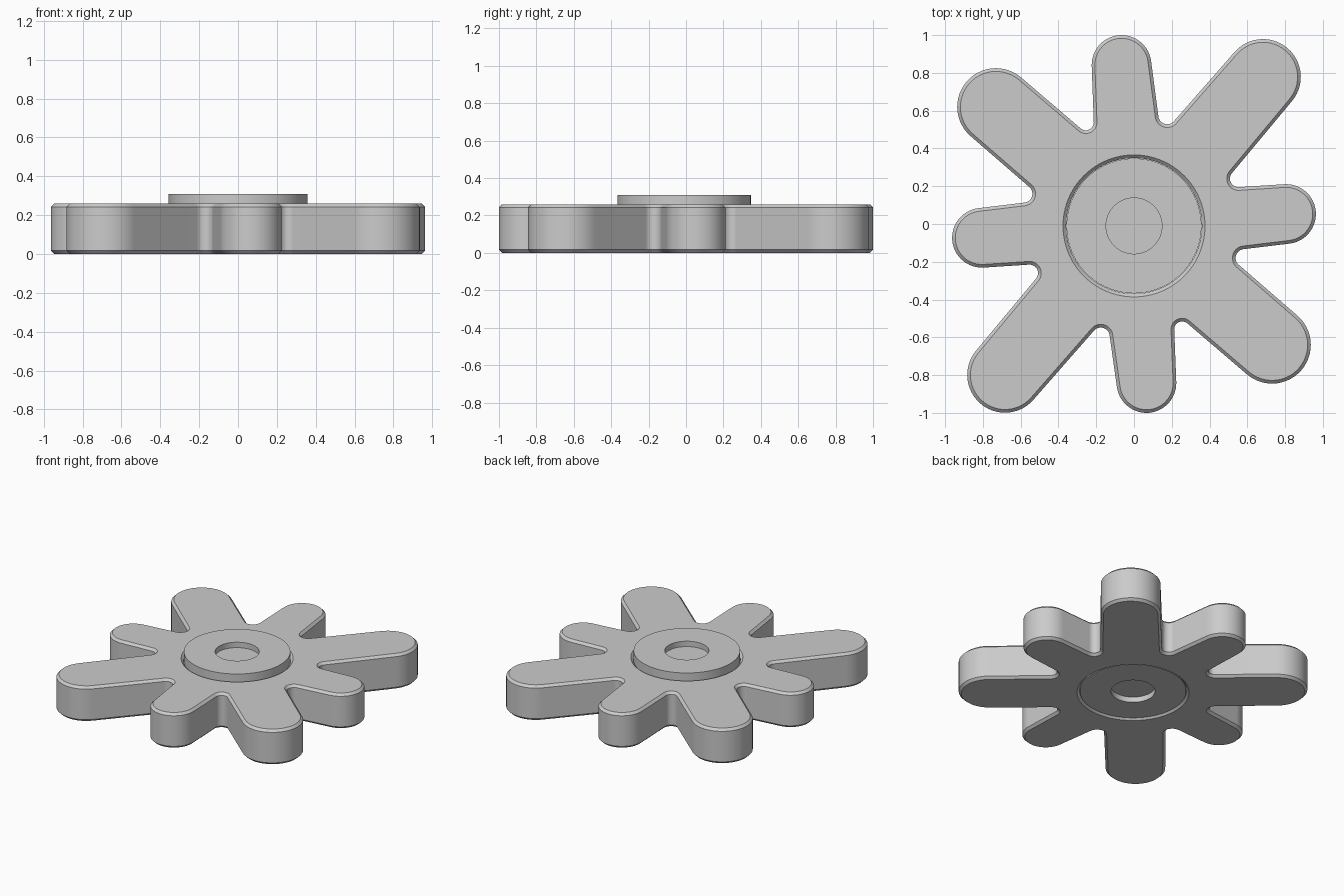
import bpy, bmesh, math
from mathutils import Vector

if "Cube" in bpy.data.objects:
    bpy.data.objects.remove(bpy.data.objects["Cube"])

CY = -0.01                  # rotor axis sits slightly behind the box centre
H, CH = 0.26, 0.017         # body thickness, edge chamfer
HUB_R, BORE_R = 0.357, 0.148

grey = bpy.data.materials.new("light grey")
grey.diffuse_color = (0.6, 0.6, 0.6, 1)
grey.use_nodes = True
grey.node_tree.nodes["Principled BSDF"].inputs["Base Color"].default_value = grey.diffuse_color

# Half of the outline, counter-clockwise: (x, y, radius, +1 arm tip / -1 valley)
half = [(0.805, 0.063, 0.158, 1), (0.553, 0.250, 0.045, -1),
        (0.683, 0.789, 0.200, 1), (0.176, 0.585, 0.047, -1),
        (-0.066, 0.832, 0.158, 1), (-0.255, 0.548, 0.042, -1),
        (-0.731, 0.630, 0.205, 1), (-0.585, 0.170, 0.047, -1)]
circles = half + [(-x, -y, r, s) for x, y, r, s in half]
circles[4] = (-0.066, 0.852, 0.158, 1)     # one arm is a little longer


def outline(inset):
    """Join tip and valley arcs with their common tangents."""
    n = len(circles)
    heading = []
    for i, (x, y, r, s) in enumerate(circles):
        x2, y2, r2, _ = circles[(i + 1) % n]
        d = Vector((x2 - x, y2 - y))
        heading.append(math.atan2(d.y, d.x) + s * math.asin((r + r2) / d.length))
    pts = []
    for i, (x, y, r, s) in enumerate(circles):
        start = heading[i - 1]
        sweep = s * ((s * (heading[i] - start)) % math.tau)
        steps = 26 if s > 0 else 14
        rad = r - s * inset
        for k in range(steps + 1):
            a = start + sweep * k / steps
            pts.append((x + s * rad * math.sin(a), y - s * rad * math.cos(a) + CY))
    return pts


def ring(r, count=96):
    return [(r * math.cos(math.tau * k / count), r * math.sin(math.tau * k / count) + CY)
            for k in range(count)]


def skin(bm, sections):
    """Stack closed loops [(points, z), ...] and join neighbours with quads."""
    loops = [[bm.verts.new((x, y, z)) for x, y in pts] for pts, z in sections]
    for a, b in zip(loops, loops[1:]):
        for i in range(len(a)):
            j = (i + 1) % len(a)
            bm.faces.new((a[i], a[j], b[j], b[i]))
    return loops


def loop_edges(bm, loop):
    return [bm.edges.get((loop[i - 1], loop[i])) for i in range(len(loop))]


def finish(bm, name):
    bmesh.ops.recalc_face_normals(bm, faces=bm.faces)
    mesh = bpy.data.meshes.new(name)
    bm.to_mesh(mesh)
    bm.free()
    mesh.materials.append(grey)
    ob = bpy.data.objects.new(name, mesh)
    bpy.context.collection.objects.link(ob)
    bpy.ops.object.select_all(action='DESELECT')
    ob.select_set(True)
    bpy.context.view_layer.objects.active = ob
    bpy.ops.object.shade_smooth_by_angle(angle=math.radians(30))


# Star body: chamfered arms and a chamfered centre hole
bm = bmesh.new()
outer = skin(bm, [(outline(CH), 0), (outline(0), CH), (outline(0), H - CH), (outline(CH), H)])
hole_r = HUB_R + 0.002
inner = skin(bm, [(ring(hole_r + CH), 0), (ring(hole_r), CH),
                  (ring(hole_r), H - CH), (ring(hole_r + CH), H)])
for k, z in ((0, -1), (3, 1)):
    bmesh.ops.triangle_fill(bm, use_beauty=True, normal=(0, 0, z),
                            edges=loop_edges(bm, outer[k]) + loop_edges(bm, inner[k]))
finish(bm, "star_body")

# Hub: disc with a shallow round recess on both sides
bm = bmesh.new()
loops = skin(bm, [(ring(BORE_R), 0.05), (ring(BORE_R), 0.01), (ring(HUB_R), 0.01),
                  (ring(HUB_R), 0.31), (ring(BORE_R), 0.31), (ring(BORE_R), 0.27)])
bm.faces.new(loops[0])
bm.faces.new(loops[-1])
finish(bm, "hub_disc")
